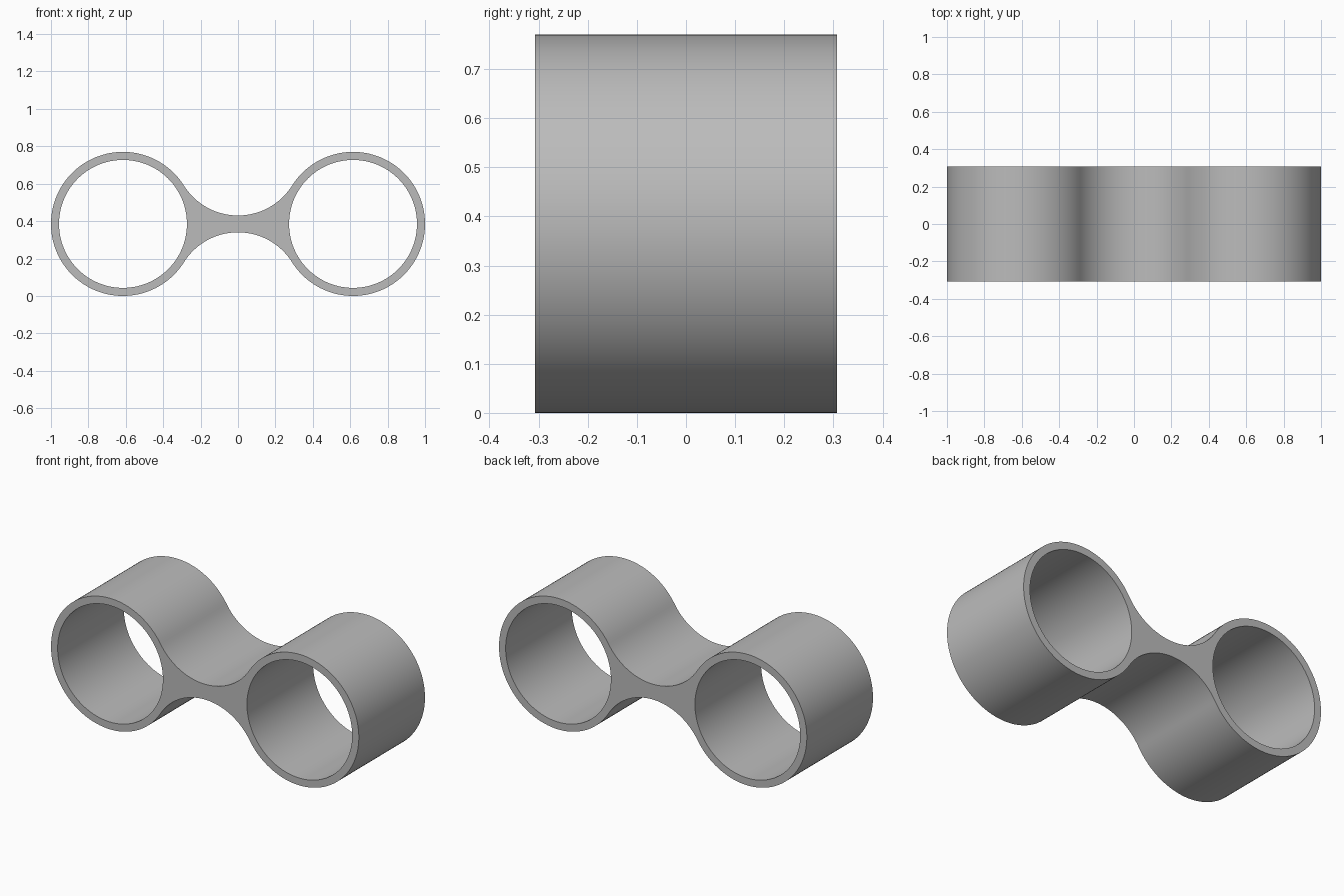
import bpy
import bmesh
from math import pi, atan2, cos, sin, radians
from mathutils import Vector

cube = bpy.data.objects.get("Cube")
if cube:
    bpy.data.objects.remove(cube)

# Main dimensions
OUTER, INNER = 0.385, 0.342
RING_X = 1 - OUTER
HALF_DEPTH = 0.307
HALF_WAIST = 0.045

# Fillet circle tangent to both rings and to the waist of the bridge
FILLET = (RING_X**2 + HALF_WAIST**2 - OUTER**2) / (2 * (OUTER - HALF_WAIST))
FILLET_Z = HALF_WAIST + FILLET
TANGENT = atan2(FILLET_Z, RING_X)


def arc(cx, cz, radius, start, end, steps):
    """Points on an arc, without the end point."""
    angles = [start + (end - start) * i / steps for i in range(steps)]
    return [(cx + radius * cos(a), cz + radius * sin(a)) for a in angles]


# Outline of both rings and the bridge, counter-clockwise
outline = (
    arc(RING_X, 0, OUTER, TANGENT - pi, pi - TANGENT, 96)
    + arc(0, FILLET_Z, FILLET, -TANGENT, TANGENT - pi, 40)
    + arc(-RING_X, 0, OUTER, TANGENT, 2 * pi - TANGENT, 96)
    + arc(0, -FILLET_Z, FILLET, pi - TANGENT, TANGENT, 40)
)
holes = [arc(s * RING_X, 0, INNER, 0, 2 * pi, 112) for s in (-1, 1)]

# Fill the profile around the holes, then extrude it front to back
bm = bmesh.new()
for loop in [outline] + holes:
    verts = [bm.verts.new((x, -HALF_DEPTH, z + OUTER)) for x, z in loop]
    for a, b in zip(verts, verts[1:] + verts[:1]):
        bm.edges.new((a, b))
bmesh.ops.triangle_fill(bm, edges=bm.edges[:], use_beauty=True, normal=Vector((0, -1, 0)))
back = bmesh.ops.extrude_face_region(bm, geom=bm.faces[:], use_keep_orig=True)
back_verts = [g for g in back["geom"] if isinstance(g, bmesh.types.BMVert)]
bmesh.ops.translate(bm, verts=back_verts, vec=(0, 2 * HALF_DEPTH, 0))
bmesh.ops.recalc_face_normals(bm, faces=bm.faces[:])

mesh = bpy.data.meshes.new("double_ring_clip")
bm.to_mesh(mesh)
bm.free()

# Single grey material
grey = bpy.data.materials.new("plain grey")
grey.use_nodes = True
colour = (0.5, 0.5, 0.5, 1)
grey.diffuse_color = colour
grey.node_tree.nodes["Principled BSDF"].inputs["Base Color"].default_value = colour
mesh.materials.append(grey)

clip = bpy.data.objects.new("double_ring_clip", mesh)
bpy.context.collection.objects.link(clip)
bpy.ops.object.select_all(action="DESELECT")
clip.select_set(True)
bpy.context.view_layer.objects.active = clip
bpy.ops.object.shade_smooth_by_angle(angle=radians(30))
